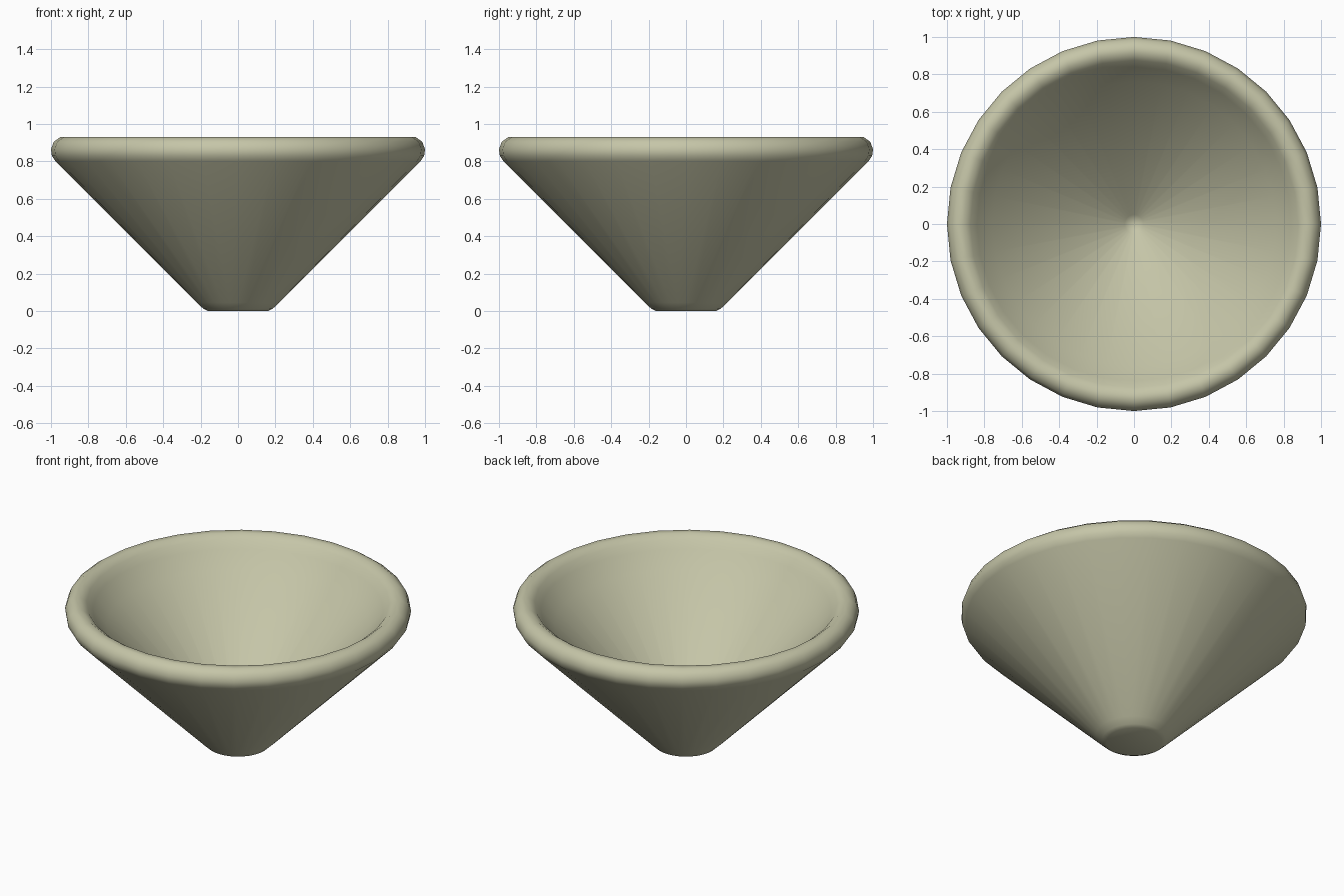
import bpy, bmesh, math

if "Cube" in bpy.data.objects:
    bpy.data.objects.remove(bpy.data.objects["Cube"])

SIDES = 32
# Half profile (radius, height): foot, outer cone, rolled rim, inner cone
PROFILE = [(0.16, 0.0), (0.185, 0.012), (0.22, 0.045), (0.975, 0.80),
           (0.995, 0.83), (1.0, 0.865), (0.985, 0.905), (0.95, 0.93),
           (0.91, 0.93), (0.875, 0.905), (0.84, 0.86), (0.76, 0.765), (0.05, 0.06)]


def lathe(name, profile, bottom_z, top_z):
    bm = bmesh.new()
    rings = [[bm.verts.new((r * math.cos(2 * math.pi * i / SIDES),
                            r * math.sin(2 * math.pi * i / SIDES), z))
              for i in range(SIDES)] for r, z in profile]
    outer = bm.verts.new((0, 0, bottom_z))
    inner = bm.verts.new((0, 0, top_z))
    for i in range(SIDES):
        j = (i + 1) % SIDES
        for a, b in zip(rings, rings[1:]):
            bm.faces.new((a[i], a[j], b[j], b[i]))
        bm.faces.new((outer, rings[0][j], rings[0][i]))
        bm.faces.new((inner, rings[-1][i], rings[-1][j]))
    for f in bm.faces:
        f.smooth = True
    bmesh.ops.recalc_face_normals(bm, faces=bm.faces)
    mesh = bpy.data.meshes.new(name)
    bm.to_mesh(mesh)
    bm.free()
    obj = bpy.data.objects.new(name, mesh)
    bpy.context.collection.objects.link(obj)
    return obj


# Conical bowl
bowl = lathe("bowl", PROFILE, 0.0, 0.04)
mat = bpy.data.materials.new("clay")
mat.diffuse_color = (0.56, 0.56, 0.39, 1)
mat.use_nodes = True
mat.node_tree.nodes["Principled BSDF"].inputs["Base Color"].default_value = mat.diffuse_color
bowl.data.materials.append(mat)
